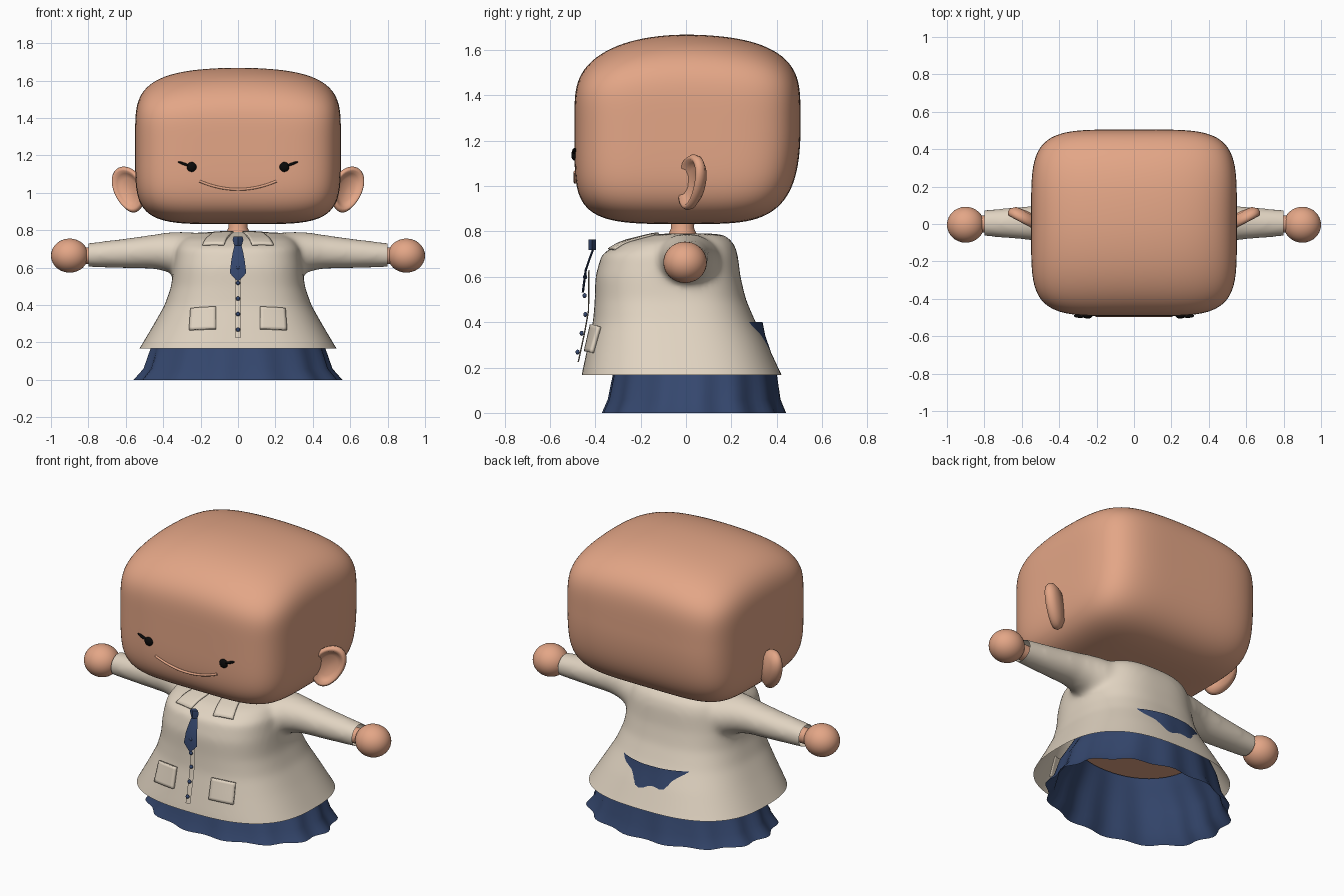
import bpy, bmesh
from math import sin, cos, pi, radians
from mathutils import Vector, Matrix

if "Cube" in bpy.data.objects:
    bpy.data.objects.remove(bpy.data.objects["Cube"])


def material(name, rgb):
    m = bpy.data.materials.new(name)
    m.use_nodes = True
    m.diffuse_color = (*rgb, 1)
    m.node_tree.nodes["Principled BSDF"].inputs["Base Color"].default_value = (*rgb, 1)
    return m


SKIN = material("warm skin", (0.77, 0.38, 0.24))
CLOTH = material("beige cloth", (0.75, 0.655, 0.535))
BLUE = material("navy cloth", (0.035, 0.063, 0.155))
BLACK = material("black", (0.003, 0.003, 0.003))


def finish(name, bm, mat, angle=50):
    bmesh.ops.recalc_face_normals(bm, faces=bm.faces)
    mesh = bpy.data.meshes.new(name)
    bm.to_mesh(mesh)
    bm.free()
    mesh.materials.append(mat)
    ob = bpy.data.objects.new(name, mesh)
    bpy.context.collection.objects.link(ob)
    bpy.ops.object.select_all(action="DESELECT")
    ob.select_set(True)
    bpy.context.view_layer.objects.active = ob
    bpy.ops.object.shade_smooth_by_angle(angle=radians(angle))
    return ob


def oval(a, b, n=2, count=64):
    """Points of a superellipse with half sizes a and b."""
    out = []
    for i in range(count):
        c, s = cos(2 * pi * i / count), sin(2 * pi * i / count)
        k = (abs(c) ** n + abs(s) ** n) ** (-1 / n)
        out.append((a * c * k, b * s * k))
    return out


def loft(bm, rings, start=True, end=True):
    rows = [[bm.verts.new(p) for p in r] for r in rings]
    for r0, r1 in zip(rows, rows[1:]):
        for i in range(len(r0)):
            j = (i + 1) % len(r0)
            bm.faces.new((r0[i], r0[j], r1[j], r1[i]))
    if start:
        bm.faces.new(rows[0])
    if end:
        bm.faces.new(rows[-1])


def ball(name, centre, size, mat, turn=Matrix()):
    bm = bmesh.new()
    bmesh.ops.create_uvsphere(bm, u_segments=32, v_segments=20, radius=1)
    bm.transform(Matrix.Translation(centre) @ turn @ Matrix.Diagonal((*size, 1)))
    return finish(name, bm, mat, 80)


def tube(name, points, radius, mat):
    cu = bpy.data.curves.new(name, "CURVE")
    cu.dimensions = "3D"
    cu.bevel_depth, cu.bevel_resolution, cu.use_fill_caps = radius, 3, True
    sp = cu.splines.new("POLY")
    sp.points.add(len(points) - 1)
    for p, co in zip(sp.points, points):
        p.co = (*co, 1)
    cu.materials.append(mat)
    ob = bpy.data.objects.new(name, cu)
    bpy.context.collection.objects.link(ob)


# Head: rounded block with domed crown and tapered jaw
bm = bmesh.new()
bmesh.ops.create_cube(bm, size=2)
bmesh.ops.subdivide_edges(bm, edges=bm.edges[:], cuts=31, use_grid_fill=True)
for v in bm.verts:
    p = v.co / sum(abs(c) ** 4.8 for c in v.co) ** (1 / 4.8)
    x, y, t = p
    low, high = max(-t, 0) ** 2, max(t, 0)
    jaw = 1 - (0.15 if y > 0 else 0.0) * low
    drop = high * (0.06 * x * x + (0.08 if y > 0 else 0.11) * y * y)
    v.co = (0.55 * x,
            (0.505 if y > 0 else 0.492) * y * jaw,
            1.25 + 0.418 * t - drop + 0.012 * low * y * y)
finish("head", bm, SKIN, 80)

# Neck
bm = bmesh.new()
loft(bm, [[(x, y - 0.015, z) for x, y in oval(r, r, count=32)]
          for z, r in ((0.72, 0.07), (0.79, 0.062), (0.815, 0.05), (0.87, 0.055))])
finish("neck", bm, SKIN)

# Coat: body and sleeves fused into one skin, then opened at hem and cuffs
bm = bmesh.new()
body = [(0.10, 0.57, -0.47, 0.455), (0.17, 0.525, -0.46, 0.42), (0.3, 0.448, -0.432, 0.36),
        (0.4, 0.392, -0.41, 0.307), (0.5, 0.357, -0.402, 0.264), (0.6, 0.345, -0.4, 0.24),
        (0.7, 0.33, -0.372, 0.228), (0.75, 0.30, -0.29, 0.21), (0.785, 0.23, -0.15, 0.17),
        (0.792, 0.12, -0.08, 0.1)]
loft(bm, [[(x, y + (f + b) / 2, z) for x, y in oval(a, (b - f) / 2, 2.7)] for z, a, f, b in body])
sleeve = [(0.15, 0.66, 0.12, 0.16), (0.3, 0.667, 0.125, 0.145), (0.38, 0.683, 0.105, 0.118),
          (0.45, 0.685, 0.092, 0.102), (0.6, 0.676, 0.08, 0.088), (0.85, 0.665, 0.061, 0.067)]
for s in (1, -1):
    loft(bm, [[(s * x, y + 0.005, z + c) for y, z in oval(ry, rz)] for x, c, rz, ry in sleeve])
blank = finish("coat_blank", bm, CLOTH)
rm = blank.modifiers.new("fuse", "REMESH")
rm.mode, rm.voxel_size = "VOXEL", 0.014
sm = blank.modifiers.new("soften", "SMOOTH")
sm.factor, sm.iterations = 0.5, 22
bm = bmesh.new()
bm.from_object(blank, bpy.context.evaluated_depsgraph_get())
for co, no in (((0, 0, 0.168), (0, 0, -1)), ((0.8, 0, 0), (1, 0, 0)), ((-0.8, 0, 0), (-1, 0, 0))):
    bmesh.ops.bisect_plane(bm, geom=bm.verts[:] + bm.edges[:] + bm.faces[:],
                           plane_co=co, plane_no=no, clear_outer=True)
bpy.data.objects.remove(blank)
coat = finish("coat", bm, CLOTH, 80)

# Skirt: open, with folds that grow towards the bottom
bm = bmesh.new()
rings = []
for z, a, f, b in ((0, 0.545, -0.365, 0.435), (0.06, 0.495, -0.34, 0.412), (0.17, 0.46, -0.32, 0.398),
                   (0.28, 0.395, -0.285, 0.37), (0.34, 0.36, -0.27, 0.35), (0.4, 0.335, -0.25, 0.338)):
    ring = []
    for i, (x, y) in enumerate(oval(a, (b - f) / 2, 2.15, 96)):
        k = 1 + 0.025 * (1 - z / 0.45) * sin(14 * 2 * pi * i / 96 + 0.8)
        ring.append((x * k, y * k + (f + b) / 2, z))
    rings.append(ring)
loft(bm, rings, False, False)
finish("skirt", bm, BLUE, 70)

# Waist closing the upper part of the skirt
bm = bmesh.new()
loft(bm, [[(x, y + 0.04, z) for x, y in oval(0.352, 0.298, 2.15)] for z in (0.335, 0.35)])
finish("waist", bm, SKIN)


def patch(name, corners, lift, thick):
    """Four-cornered cloth piece lying on the coat."""
    bm = bmesh.new()
    n = 8
    a, b, c, d = map(Vector, corners)
    grid = [[bm.verts.new(a.lerp(b, i / n).lerp(d.lerp(c, i / n), j / n))
             for i in range(n + 1)] for j in range(n + 1)]
    for j in range(n):
        for i in range(n):
            bm.faces.new((grid[j][i], grid[j][i + 1], grid[j + 1][i + 1], grid[j + 1][i]))
    ob = finish(name, bm, CLOTH)
    sw = ob.modifiers.new("lay", "SHRINKWRAP")
    sw.target, sw.wrap_mode, sw.offset = coat, "ABOVE_SURFACE", lift
    so = ob.modifiers.new("thickness", "SOLIDIFY")
    so.thickness, so.offset = thick, 0


for s, side in ((1, "left"), (-1, "right")):
    # Hands and wrists
    ball(side + "_hand", (s * 0.9, -0.004, 0.664), (0.1, 0.096, 0.091), SKIN)
    bm = bmesh.new()
    loft(bm, [[(s * x, y, z + 0.663) for y, z in oval(0.045, 0.045, count=32)] for x in (0.72, 0.85)])
    finish(side + "_wrist", bm, SKIN)

    # Ears: dished oval, swept back, leaning outwards at the top
    bm = bmesh.new()
    rings = []
    for r, v in ((0.05, 0.012), (0.5, 0.008), (0.7, -0.004), (0.82, -0.022), (0.93, -0.02),
                 (1, -0.003), (0.95, 0.018), (0.7, 0.04), (0.1, 0.048)):
        ring = []
        for u, w in oval(0.097 * r, 0.123 * r, count=40):
            u = u * (1 + 1.2 * w) + 0.25 * w
            ring.append((s * (0.583 + 0.85 * u - 0.4 * v), 0.022 + 0.45 * u + 0.9 * v, 1.017 + w))
        rings.append(ring)
    loft(bm, rings)
    finish(side + "_ear", bm, SKIN, 80)

    # Eyes and lashes
    ball(side + "_eye", (s * 0.248, -0.49, 1.138), (0.026, 0.016, 0.026), BLACK)
    tilt = Matrix.Rotation(-s * radians(20), 4, "Y")
    ball(side + "_lash", (s * 0.288, -0.491, 1.154), (0.036, 0.011, 0.007), BLACK, tilt)

    # Collar flaps and pockets
    patch(side + "_collar", [(s * 0.025, -0.12, 0.79), (s * 0.13, -0.14, 0.79),
                             (s * 0.19, -0.32, 0.725), (s * 0.075, -0.35, 0.735)], 0.004, 0.01)
    patch(side + "_pocket", [(s * 0.118, -0.44, 0.27), (s * 0.265, -0.43, 0.27),
                             (s * 0.265, -0.41, 0.39), (s * 0.118, -0.42, 0.39)], 0.008, 0.018)

# Smile
tube("mouth", [(0.0205 * i, -0.489, 1.018 + 0.044 * (i / 10) ** 2) for i in range(-10, 11)], 0.007, SKIN)


def ribbon(name, rows, depth, mat):
    """Vertical strip from rows of y, z and half width."""
    bm = bmesh.new()
    loft(bm, [[(-w, y, z), (0, y - depth, z), (w, y, z), (0, y + depth, z)] for y, z, w in rows])
    finish(name, bm, mat, 40)


# Tie, button strip and buttons
ribbon("tie", [(-0.41, 0.72, 0.018), (-0.425, 0.68, 0.028), (-0.442, 0.63, 0.037),
               (-0.45, 0.57, 0.044), (-0.455, 0.53, 0.006)], 0.005, BLUE)
ribbon("tie_knot", [(-0.414, 0.765, 0.024), (-0.414, 0.748, 0.029), (-0.414, 0.718, 0.02)], 0.017, BLUE)
ribbon("button_strip", [(-0.428, 0.63, 0.015), (-0.43, 0.45, 0.015), (-0.448, 0.35, 0.015),
                        (-0.475, 0.225, 0.015)], 0.003, CLOTH)
for i, y in enumerate((-0.445, -0.447, -0.444, -0.46, -0.478)):
    ball("button_%d" % (i + 1), (0, y, 0.6 - 0.083 * i), (0.011, 0.009, 0.011), BLUE)
